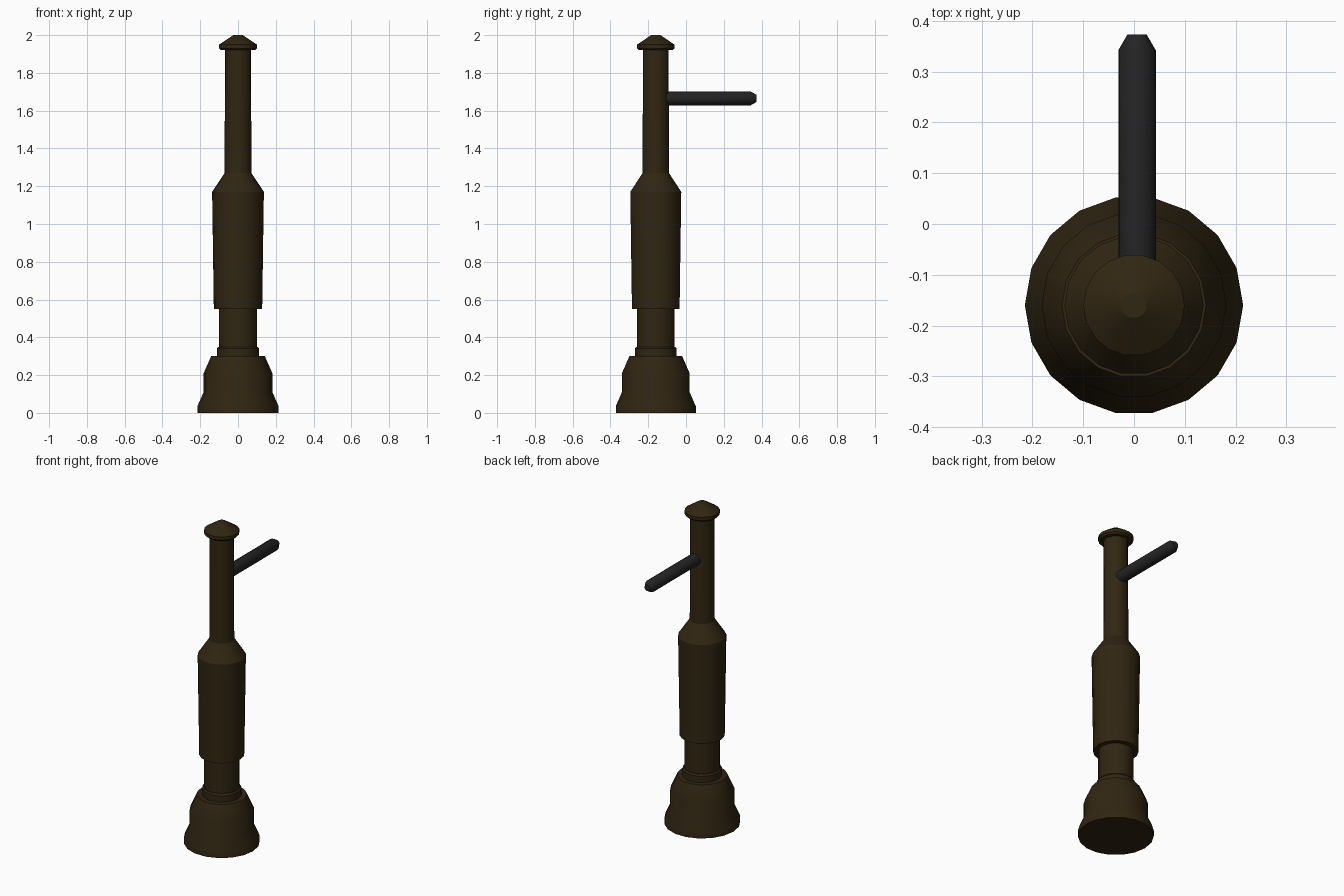
import bpy, bmesh, math
from mathutils import Matrix

cube = bpy.data.objects.get("Cube")
if cube:
    bpy.data.objects.remove(cube, do_unlink=True)


def material(name, color):
    m = bpy.data.materials.new(name)
    m.use_nodes = True
    m.diffuse_color = color
    m.node_tree.nodes["Principled BSDF"].inputs["Base Color"].default_value = color
    return m


brown = material("dark brown", (0.030, 0.019, 0.006, 1))
black = material("soft black", (0.017, 0.017, 0.018, 1))


def lathe(name, profile, sides, mat, transform):
    """Closed turned solid from (radius, height) pairs."""
    bm = bmesh.new()
    rings = []
    for r, z in profile:
        angles = [math.tau * i / sides for i in range(sides)]
        rings.append([bm.verts.new((r * math.cos(a), r * math.sin(a), z)) for a in angles])
    for low, high in zip(rings, rings[1:]):
        for i in range(sides):
            j = (i + 1) % sides
            bm.faces.new((low[i], low[j], high[j], high[i]))
    bm.faces.new(rings[0][::-1])
    bm.faces.new(rings[-1])
    bm.transform(transform)
    mesh = bpy.data.meshes.new(name)
    bm.to_mesh(mesh)
    bm.free()
    mesh.materials.append(mat)
    ob = bpy.data.objects.new(name, mesh)
    bpy.context.collection.objects.link(ob)
    bpy.ops.object.select_all(action="DESELECT")
    ob.select_set(True)
    bpy.context.view_layer.objects.active = ob
    bpy.ops.object.shade_smooth_by_angle(angle=math.radians(30))
    return ob


AXIS = Matrix.Translation((0, -0.16, 0))

# Flared foot
lathe("base", [(0.215, 0), (0.215, 0.035), (0.182, 0.11), (0.182, 0.21), (0.142, 0.30)],
      18, brown, AXIS)
# Ring and neck above the foot
lathe("collar", [(0.112, 0.29), (0.112, 0.34), (0.105, 0.35)], 18, brown, AXIS)
lathe("neck", [(0.1, 0.3), (0.1, 0.56)], 18, brown, AXIS)
# Wide grip sleeve with a sloped shoulder
lathe("sleeve", [(0.128, 0.55), (0.137, 1.17), (0.071, 1.27)], 18, brown, AXIS)
# Slim upper shaft and its cap
lathe("shaft", [(0.071, 1.26), (0.069, 1.93)], 18, brown, AXIS)
lathe("cap", [(0.09, 1.92), (0.1, 1.93), (0.1, 1.95), (0.025, 2.0)], 18, brown, AXIS)
# Side handle pointing backwards
BACK = Matrix.Translation((0.006, -0.12, 1.665)) @ Matrix.Rotation(-math.pi / 2, 4, "X")
lathe("side_handle", [(0.037, 0), (0.037, 0.462), (0.019, 0.493)], 16, black, BACK)
